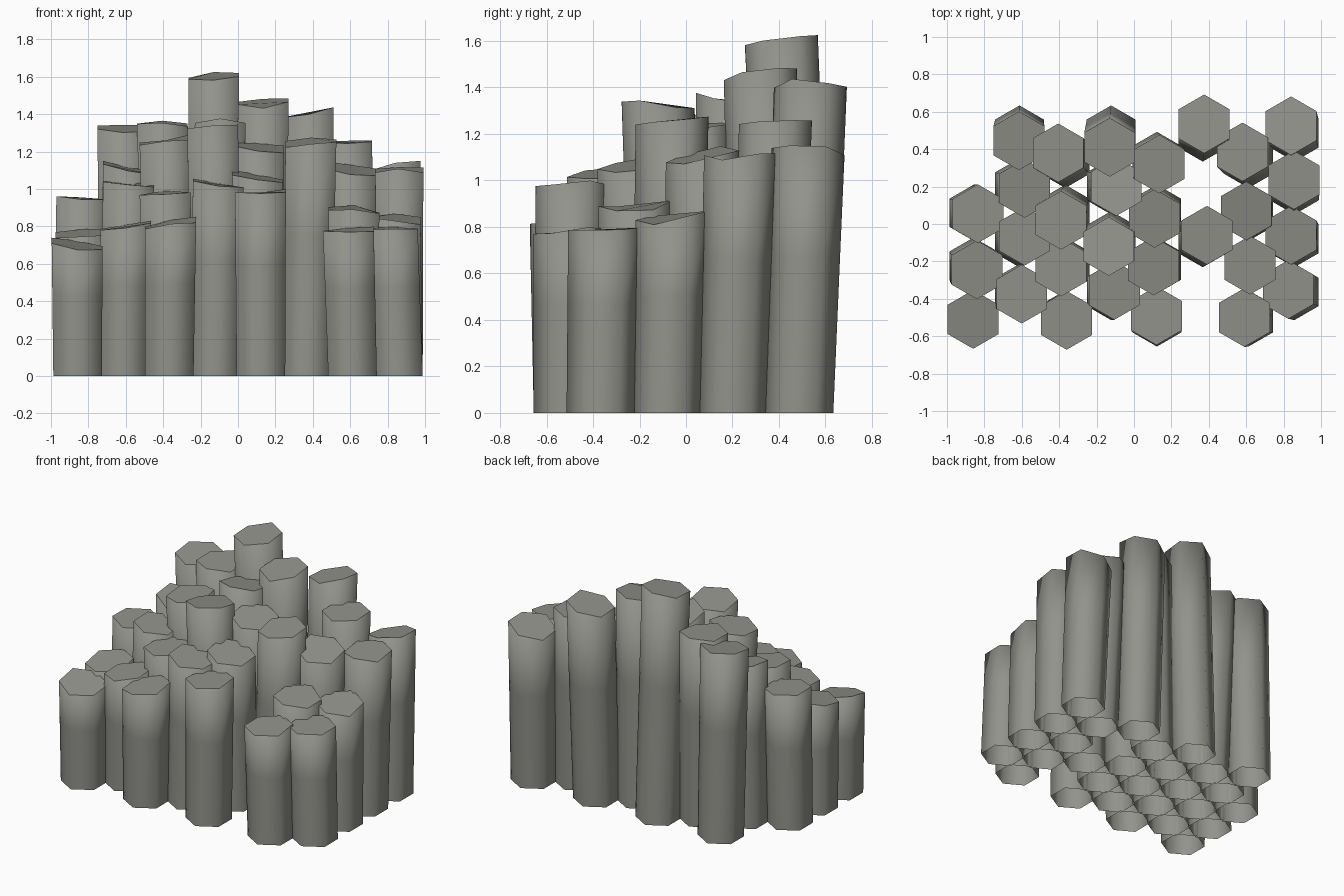
import bpy, math, random
from mathutils import Vector

if "Cube" in bpy.data.objects:
    bpy.data.objects.remove(bpy.data.objects["Cube"])

random.seed(4)
stone = bpy.data.materials.new("grey_basalt")
stone.diffuse_color = (0.29, 0.29, 0.26, 1)
stone.use_nodes = True
stone.node_tree.nodes["Principled BSDF"].inputs["Base Color"].default_value = stone.diffuse_color

SX, SY = 0.245, 0.2825      # staggered grid spacing
R_BASE, R_TOP = 0.15, 0.157  # column radii

# One list per grid file from left to right, front to back; None is a gap.
# Each column: top x, top y, height, slope in x, slope in y
FILES = [
    [(-.86, -.51, .71, -.15, .15), (-.84, -.245, .76, .05, .1),
     (-.835, .055, .95, -.05, .1), None],
    [(-.60, -.375, .80, .12, .1), (-.585, -.065, 1.03, -.05, .05),
     (-.585, .19, 1.11, -.15, .1), (-.615, .445, 1.32, 0, .12)],
    [(-.36, -.515, .82, .15, .1), (-.39, -.23, .98, .07, .05),
     (-.39, .02, 1.26, .1, .05), (-.405, .38, 1.35, 0, .05)],
    [(-.105, -.355, 1.03, -.1, .05), (-.135, -.12, 1.32, .05, -.05),
     (-.095, .20, 1.34, -.05, -.15), (-.13, .41, 1.60, .12, .08)],
    [(.12, -.49, .985, .1, .03), (.105, -.225, 1.07, -.12, .1),
     (.11, .03, 1.23, -.15, .1), (.135, .32, 1.465, 0, .17)],
    [None, (.39, -.06, 1.25, .1, .15), None, (.375, .535, 1.405, .15, 0)],
    [(.59, -.50, .785, 0, .05), (.62, -.22, .89, -.12, .08),
     (.60, .07, 1.10, -.15, .2), (.58, .385, 1.25, 0, .12)],
    [(.825, -.35, .785, .03, .05), (.84, -.06, .84, -.05, .15),
     (.855, .235, 1.10, 0, .02), (.84, .525, 1.12, .15, -.1)],
]
HEX = [(math.cos(math.radians(30 + 60 * k)), math.sin(math.radians(30 + 60 * k)))
       for k in range(6)]


def column(name, bx, by, tx, ty, h, sx, sy):
    """Leaning six-sided shaft, open below, with an uneven broken top."""
    verts = []
    for t in (0, 0.6, 1):
        r = R_BASE + (R_TOP - R_BASE) * t
        cx, cy = bx + (tx - bx) * t, by + (ty - by) * t
        for c, s in HEX:
            z = h * t
            if t == 1:
                z += r * (c * sx + s * sy) + random.uniform(-.014, .014)
            verts.append((cx + r * c, cy + r * s, z))
    faces = [(a + k, a + (k + 1) % 6, a + 6 + (k + 1) % 6, a + 6 + k)
             for a in (0, 6) for k in range(6)]
    faces.append(tuple(range(12, 18)))
    me = bpy.data.meshes.new(name)
    me.from_pydata(verts, [], faces)
    me.materials.append(stone)
    me.update()
    # Soft rounded sides that blend up to the rim, flat top
    for p in me.polygons:
        p.use_smooth = len(p.vertices) == 4
    normals = [Vector()] * len(me.loops)
    for p in me.polygons:
        for li in p.loop_indices:
            v = me.vertices[me.loops[li].vertex_index]
            normals[li] = v.normal.copy() if len(p.vertices) == 4 else p.normal.copy()
    me.normals_split_custom_set(normals)
    bpy.context.collection.objects.link(bpy.data.objects.new(name, me))


# Field of columns on the staggered grid
for i, file in enumerate(FILES):
    for j, c in enumerate(file):
        if c:
            bx = (i - 3.5) * SX
            by = -0.505 + SY * (j + 0.5 * (i % 2))
            column(f"stone_column_{i + 1}_{j + 1}", bx, by, *c)
